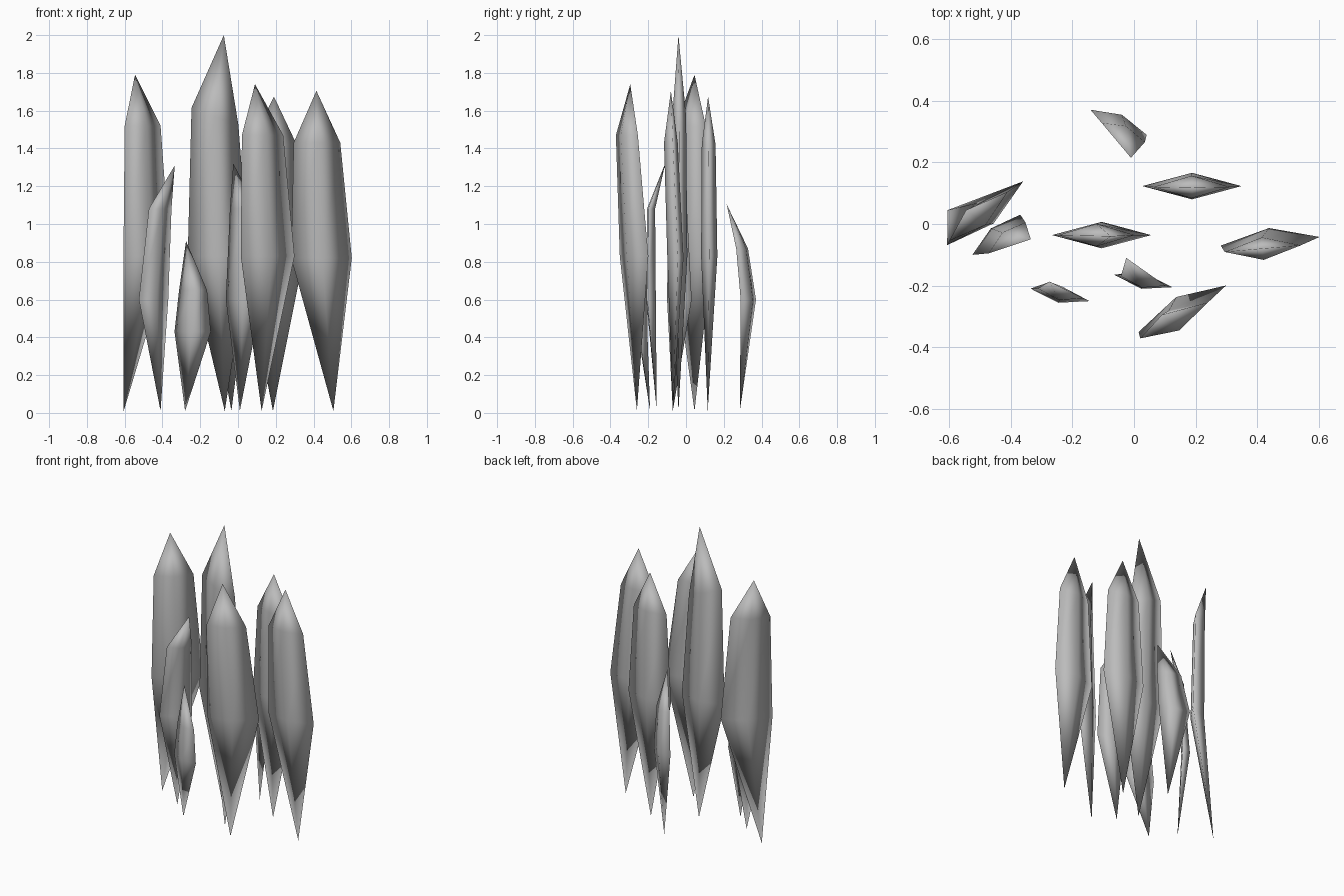
import bpy
from math import cos, sin, radians
from mathutils import Vector

cube = bpy.data.objects.get("Cube")
if cube:
    bpy.data.objects.remove(cube, do_unlink=True)

# One grey stone colour for every crystal
stone = bpy.data.materials.new("grey_stone")
stone.use_nodes = True
colour = (0.5, 0.5, 0.5, 1)
stone.diffuse_color = colour
stone.node_tree.nodes["Principled BSDF"].inputs["Base Color"].default_value = colour


def diamond(centre, z, angle, half_length, half_depth, tilt=0):
    """Four corners of a flat rhombus, its long axis turned by angle."""
    a = radians(angle)
    along = Vector((cos(a), sin(a), 0)) * half_length
    across = Vector((-sin(a), cos(a), 0)) * half_depth
    lift = Vector((0, 0, tilt))
    c = Vector((*centre, z))
    return [c + along - lift, c + across, c - along + lift, c - across]


def crystal(name, foot, waist, shoulder, tip, angle, size=1.0, tilt=0):
    """Blade with a pointed foot, a wide waist, a narrower shoulder and a tip."""
    length, depth = 0.161 * size, 0.043 * size
    rings = (diamond(waist[:2], waist[2], angle, length, depth)
             + diamond(shoulder[:2], shoulder[2], angle,
                       length * 0.77, depth * 0.85, tilt))
    verts = [Vector((*foot, 0.01))] + rings + [Vector(tip)]
    top = len(verts) - 1
    faces = []
    for i in range(4):
        j = (i + 1) % 4
        low, low_next = 1 + i, 1 + j
        high, high_next = low + 4, low_next + 4
        faces += [(0, low_next, low),
                  (low, low_next, high_next, high),
                  (high, high_next, top)]
    mesh = bpy.data.meshes.new(name)
    mesh.from_pydata(verts, [], faces)
    mesh.materials.append(stone)
    mesh.shade_smooth()
    obj = bpy.data.objects.new(name, mesh)
    bpy.context.collection.objects.link(obj)
    return obj


# Tall crystals
crystal("centre_crystal", foot=(-.07, -.04), waist=(-.105, -.036, .83),
        shoulder=(-.122, -.036, 1.57), tip=(-.075, -.04, 2), angle=0, tilt=.045)
crystal("right_crystal", foot=(-.605, .045), waist=(-.483, .035, .83),
        shoulder=(-.505, .025, 1.52), tip=(-.545, .045, 1.79), angle=40)
crystal("left_crystal", foot=(.505, -.07), waist=(.442, -.056, .82),
        shoulder=(.418, -.08, 1.43), tip=(.415, -.08, 1.705), angle=5)
crystal("back_left_crystal", foot=(.185, .115), waist=(.188, .123, .83),
        shoulder=(.187, .12, 1.42), tip=(.19, .117, 1.675), angle=0)
crystal("front_left_crystal", foot=(.125, -.26), waist=(.157, -.275, .83),
        shoulder=(.13, -.313, 1.47), tip=(.09, -.295, 1.74), angle=28)

# Small crystals
crystal("back_small_crystal", foot=(-.035, .285), waist=(-.05, .33, .6),
        shoulder=(-.035, .297, .87), tip=(-.01, .215, 1.105), angle=-24, size=.62)
crystal("front_small_crystal", foot=(.01, -.155), waist=(.03, -.185, .6),
        shoulder=(.03, -.185, 1.08), tip=(-.025, -.11, 1.32), angle=-12, size=.6)
crystal("right_small_crystal", foot=(-.41, -.07), waist=(-.447, -.035, .6),
        shoulder=(-.412, -.045, 1.08), tip=(-.335, -.05, 1.31), angle=40, size=.63)
crystal("shortest_crystal", foot=(-.28, -.19), waist=(-.24, -.23, .43),
        shoulder=(-.238, -.225, .65), tip=(-.275, -.187, .91), angle=-12, size=.61)
